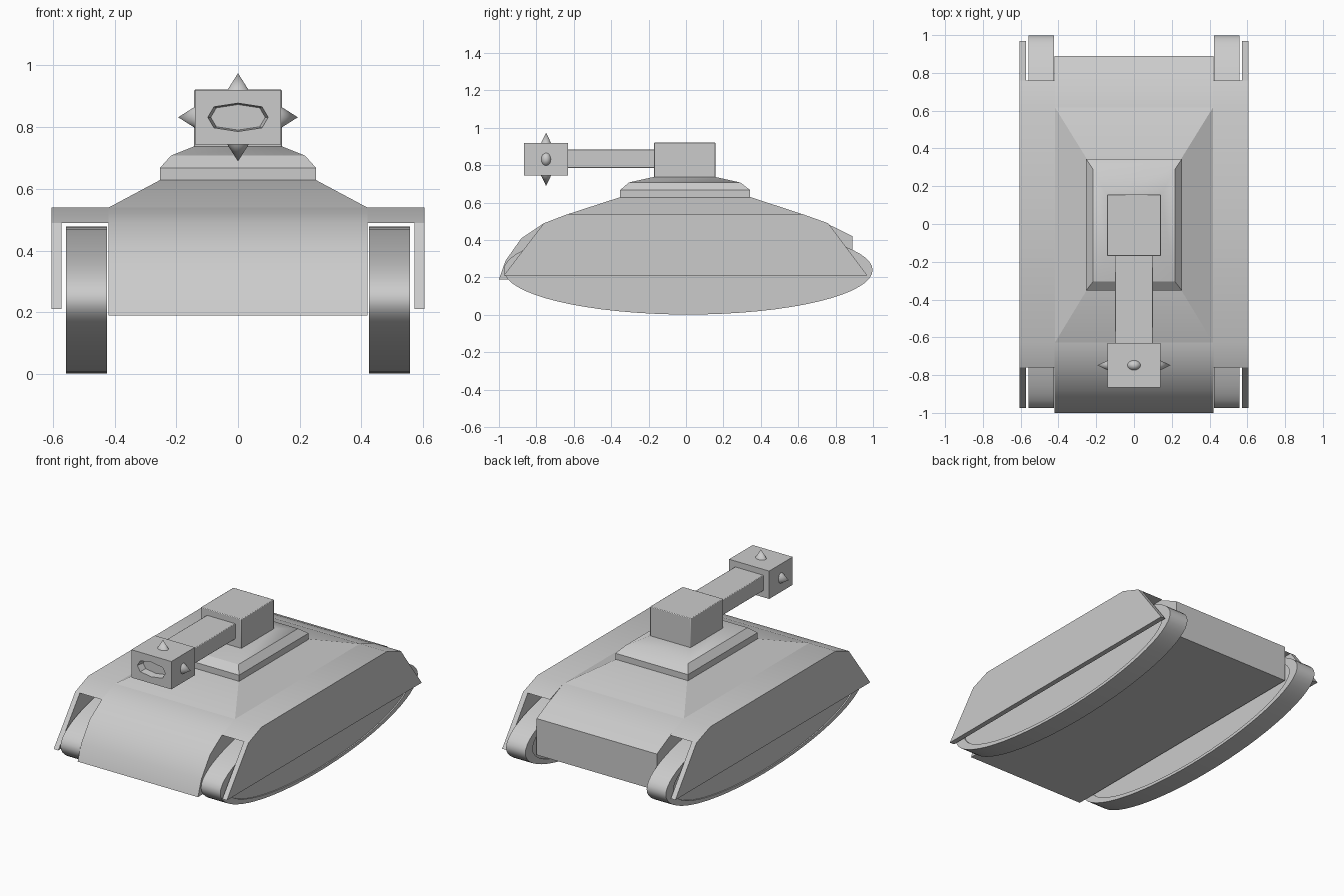
import bpy, bmesh, math
from mathutils import Matrix, Vector

if "Cube" in bpy.data.objects:
    bpy.data.objects.remove(bpy.data.objects["Cube"], do_unlink=True)

grey = bpy.data.materials.new("plain_grey")
grey.use_nodes = True
COLOR = (0.6, 0.6, 0.6, 1)
grey.diffuse_color = COLOR
grey.node_tree.nodes["Principled BSDF"].inputs["Base Color"].default_value = COLOR


def finish(bm, name, smooth=25, bevel=0):
    bmesh.ops.recalc_face_normals(bm, faces=bm.faces)
    mesh = bpy.data.meshes.new(name)
    bm.to_mesh(mesh)
    bm.free()
    mesh.materials.append(grey)
    ob = bpy.data.objects.new(name, mesh)
    bpy.context.collection.objects.link(ob)
    if bevel:
        mod = ob.modifiers.new("soft_edges", "BEVEL")
        mod.width, mod.segments = bevel, 2
    bpy.ops.object.select_all(action="DESELECT")
    ob.select_set(True)
    bpy.context.view_layer.objects.active = ob
    bpy.ops.object.shade_smooth_by_angle(angle=math.radians(smooth))
    return ob


def prism(name, profile, x0, x1, **kw):
    """Extrude a (y, z) outline along x."""
    bm = bmesh.new()
    face = bm.faces.new([bm.verts.new((x0, y, z)) for y, z in profile])
    out = bmesh.ops.extrude_face_region(bm, geom=[face])
    bmesh.ops.translate(bm, vec=(x1 - x0, 0, 0),
                        verts=[v for v in out["geom"] if isinstance(v, bmesh.types.BMVert)])
    return finish(bm, name, **kw)


def stack(name, levels):
    """Stack of rectangles (half x, front y, back y, z) joined by sides."""
    bm = bmesh.new()
    rings = [[bm.verts.new(p) for p in ((-x, f, z), (x, f, z), (x, b, z), (-x, b, z))]
             for x, f, b, z in levels]
    for low, high in zip(rings, rings[1:]):
        for i in range(4):
            j = (i + 1) % 4
            bm.faces.new((low[i], low[j], high[j], high[i]))
    bm.faces.new(rings[0])
    bm.faces.new(rings[-1])
    return finish(bm, name)


def box(name, low, high, bevel=0.004):
    low, high = Vector(low), Vector(high)
    bm = bmesh.new()
    bmesh.ops.create_cube(bm, size=1, matrix=Matrix.Translation((low + high) / 2)
                          @ Matrix.Diagonal((*(high - low), 1)))
    return finish(bm, name, bevel=bevel)


# Hull with rounded nose, and the sloped deck above it
prism("hull", [(-1, .19), (-.965, .29), (-.88, .41), (-.76, .49), (-.63, .54),
               (.62, .54), (.78, .475), (.89, .42), (.89, .19)], -.42, .42)
stack("sloped_deck", [(.42, -.63, .62, .539), (.25, -.35, .345, .63)])

# Turret base, turret and barrel
stack("turret_base", [(.253, -.352, .343, .625), (.253, -.352, .343, .668),
                      (.217, -.305, .29, .708), (.142, -.17, .155, .738)])
box("turret", (-.142, -.17, .73), (.142, .157, .922))
box("barrel", (-.1, -.64, .785), (.1, -.16, .883))

# Fenders, side skirts and oval tracks
for side, label in ((1, "left"), (-1, "right")):
    prism(label + "_fender", [(-.76, .49), (-.63, .54), (.62, .54), (.76, .49)],
          side * .419, side * .59)
    prism(label + "_skirt", [(-.975, .21), (-.76, .49), (-.63, .54), (.62, .54),
                             (.76, .49), (.97, .21)], side * .573, side * .605)
    bm = bmesh.new()
    bmesh.ops.create_cone(bm, cap_ends=True, segments=64, radius1=1, radius2=1, depth=.134,
                          matrix=Matrix.Translation((side * .491, .012, .24))
                          @ Matrix.Diagonal((1, .986, .238, 1))
                          @ Matrix.Rotation(math.pi / 2, 4, "Y"))
    caps = [f for f in bm.faces if len(f.verts) > 4]
    for cap in caps:
        out = bmesh.ops.extrude_discrete_faces(bm, faces=[cap])["faces"][0]
        center = out.calc_center_median()
        rim = list(cap.verts) if cap.is_valid else None
        for v in out.verts:
            v.co.y = center.y + (v.co.y - center.y) * .925
            v.co.z = center.z + (v.co.z - center.z) * .925
        # Shallow dish inside the rim
        dish = bmesh.ops.extrude_discrete_faces(bm, faces=[out])["faces"][0]
        step = .008 if center.x < side * .491 else -.008
        bmesh.ops.translate(bm, vec=(step, 0, 0), verts=dish.verts)
    finish(bm, label + "_track")

# Muzzle block with a flattened eight-sided recess in the front
muzzle = Vector((0, -.748, .832))
bm = bmesh.new()
outer = [(-.14, -.088), (.14, -.088), (.14, .088), (-.14, .088)]
hole = [(-.098, 0), (-.078, -.034), (0, -.046), (.078, -.034),
        (.098, 0), (.078, .034), (0, .046), (-.078, .034)]


def ring(points, y, scale=1):
    return [bm.verts.new((x * scale, y, muzzle.z + z * scale)) for x, z in points]


front, back = ring(outer, -.865), ring(outer, -.63)
lip, floor = ring(hole, -.865), ring(hole, -.82, .9)
for i in range(4):
    j = (i + 1) % 4
    bm.faces.new((front[i], front[j], back[j], back[i]))
    # Front plate around the recess
    a, b, c = lip[2 * i], lip[2 * i + 1], lip[(2 * i + 2) % 8]
    bm.faces.new((front[i], a, b))
    bm.faces.new((front[i], b, c, front[j]) if i % 2 == 0 else (front[i], b, c))
    if i % 2:
        bm.faces.new((front[i], c, front[j]))
for i in range(8):
    j = (i + 1) % 8
    bm.faces.new((lip[i], lip[j], floor[j], floor[i]))
bm.faces.new(floor)
bm.faces.new(back)
finish(bm, "muzzle")

# Four spikes around the muzzle
for i, label in enumerate(("top", "left", "bottom", "right")):
    reach = .086 if i % 2 == 0 else .137
    bm = bmesh.new()
    bmesh.ops.create_cone(bm, cap_ends=True, segments=16, radius1=.036, radius2=0, depth=.057,
                          matrix=Matrix.Translation(muzzle)
                          @ Matrix.Rotation(i * math.pi / 2, 4, "Y")
                          @ Matrix.Translation((0, 0, reach + .0285))
                          @ Matrix.Diagonal((1, .75, 1, 1)))
    finish(bm, label + "_spike", smooth=40)
